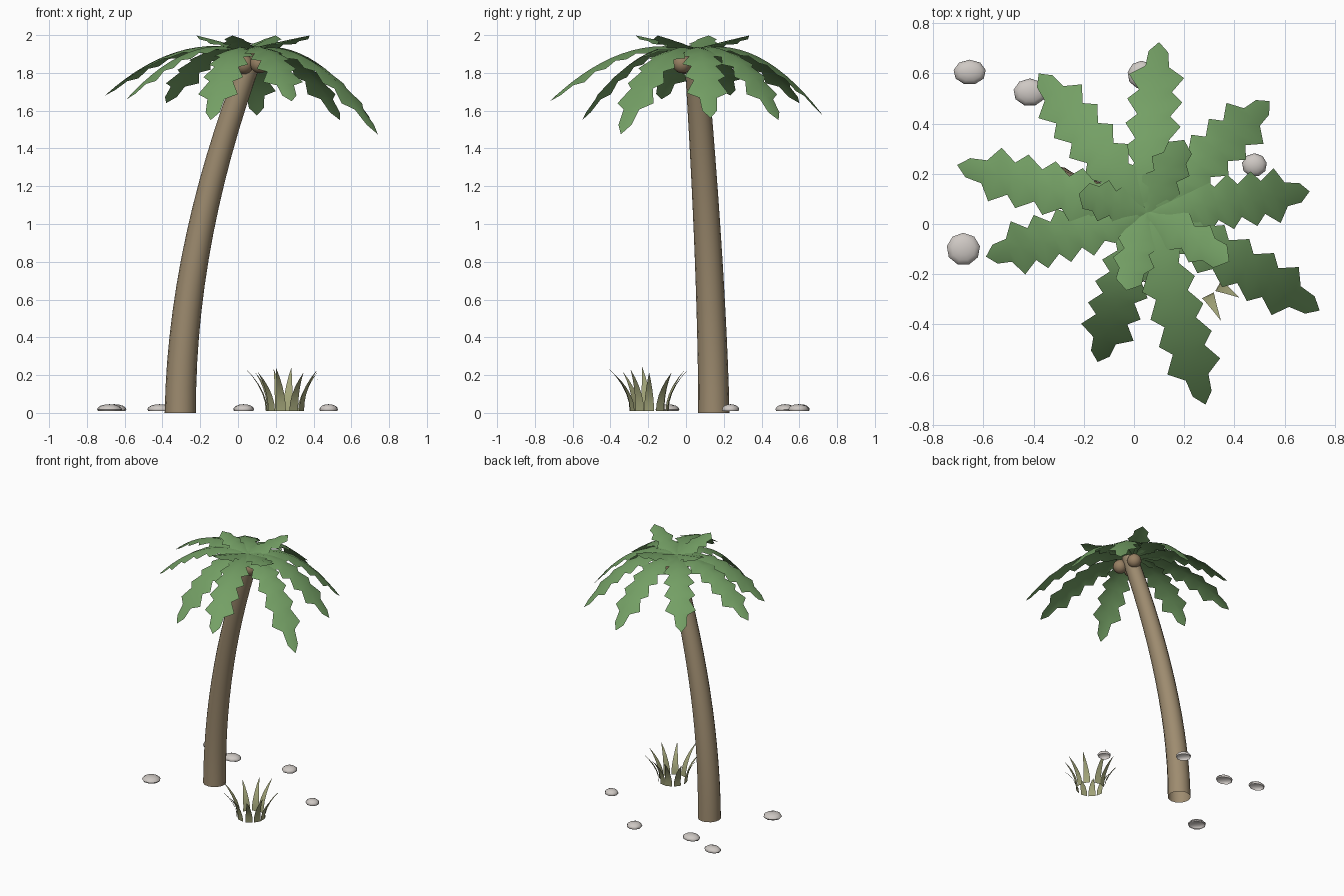
import bpy, bmesh, math, random
from mathutils import Vector

random.seed(4)
cube = bpy.data.objects.get("Cube")
if cube:
    bpy.data.objects.remove(cube, do_unlink=True)


def material(name, rgb):
    mat = bpy.data.materials.new(name)
    mat.use_nodes = True
    mat.diffuse_color = (*rgb, 1)
    bsdf = next(n for n in mat.node_tree.nodes if n.type == 'BSDF_PRINCIPLED')
    bsdf.inputs["Base Color"].default_value = (*rgb, 1)
    bsdf.inputs["Roughness"].default_value = 0.8
    return mat


LEAF = material("leaf_green", (0.175, 0.35, 0.13))
BARK = material("bark_brown", (0.34, 0.26, 0.16))
NUT = material("coconut_brown", (0.31, 0.215, 0.125))
GRASS = material("dry_grass_green", (0.36, 0.37, 0.19))
STONE = material("stone_grey", (0.62, 0.58, 0.55))


def finish(bm, name, mat, angle=40):
    mesh = bpy.data.meshes.new(name)
    bm.to_mesh(mesh)
    bm.free()
    mesh.materials.append(mat)
    obj = bpy.data.objects.new(name, mesh)
    bpy.context.collection.objects.link(obj)
    bpy.ops.object.select_all(action='DESELECT')
    obj.select_set(True)
    bpy.context.view_layer.objects.active = obj
    bpy.ops.object.shade_smooth_by_angle(angle=math.radians(angle))
    return obj


def bridge(bm, rows, closed=False):
    """Join neighbouring rows of points with quads."""
    rows = [[bm.verts.new(p) for p in row] for row in rows]
    for a, b in zip(rows, rows[1:]):
        for i in range(len(a) if closed else len(a) - 1):
            j = (i + 1) % len(a)
            bm.faces.new((a[i], a[j], b[j], b[i]))
    return rows


# Leaning, tapered trunk, open at the foot
def build_trunk(height=1.9, sides=16, steps=14):
    rows = []
    for k in range(steps + 1):
        t = k / steps
        cx = -0.305 + 0.385 * t ** 1.9
        cy = 0.147 - 0.097 * t ** 1.5
        r = 0.083 - 0.023 * t
        ring = [2 * math.pi * i / sides for i in range(sides)]
        rows.append([(cx + r * math.cos(a), cy + r * math.sin(a), height * t)
                     for a in ring])
    bm = bmesh.new()
    rings = bridge(bm, rows, closed=True)
    bm.faces.new(rings[-1])
    finish(bm, "trunk", BARK)


# Saw-edged palm frond, folded along its midrib and arching to its tip
def build_frond(name, root, tip, rise, width, teeth, fold=0.25):
    root, tip = Vector(root), Vector(tip)
    span = tip - root
    side = Vector((-span.y, span.x, 0)).normalized()

    def rib(t):
        p = root + span * t
        p.z = root.z + rise * t + (span.z - rise) * t * t
        return p

    rows = []
    steps = 2 * teeth
    for k in range(steps + 1):
        t = k / steps
        outline = min(1, 0.15 + t / 0.35) * min(1, (1 - t) / 0.2)
        tooth = k % 2 == 1
        notch = 0.6 if t > 0.25 else 0.85
        w = width * outline * (1 if tooth else notch)
        edge = rib(t + (0.015 if tooth else 0))
        drop = Vector((0, 0, -fold * w))
        rows.append([edge + side * w + drop, rib(t), edge - side * w + drop])
    bm = bmesh.new()
    bridge(bm, rows)
    bmesh.ops.remove_doubles(bm, verts=bm.verts, dist=0.0005)
    finish(bm, name, LEAF, 60)


# Vertical, outward-bending blade of grass
def build_blade(name, centre, angle, height, lean, width=0.026):
    out = Vector((math.cos(angle), math.sin(angle), 0))
    side = Vector((-out.y, out.x, 0))
    rows = []
    for k in range(6):
        t = k / 5
        p = Vector(centre) + out * (0.1 + lean * t ** 2)
        p.z = 0.01 + height * t
        w = width * (1 - t ** 1.8)
        rows.append([p + side * w, p - side * w])
    bm = bmesh.new()
    bridge(bm, rows)
    bmesh.ops.remove_doubles(bm, verts=bm.verts, dist=0.0005)
    finish(bm, name, GRASS, 60)


# Half-buried pebble: an open dome
def build_stone(name, x, y, rx, ry):
    bm = bmesh.new()
    bmesh.ops.create_uvsphere(bm, u_segments=9, v_segments=8, radius=1)
    low = [v for v in bm.verts if v.co.z < -0.5]
    bmesh.ops.delete(bm, geom=low, context='VERTS')
    for v in bm.verts:
        v.co = (x + rx * v.co.x, y + ry * v.co.y,
                max(0.01, 0.018 + 0.028 * v.co.z))
    bmesh.ops.dissolve_degenerate(bm, edges=bm.edges, dist=0.0005)
    finish(bm, name, STONE, 50)


def build_coconut(name, centre):
    bm = bmesh.new()
    bmesh.ops.create_uvsphere(bm, u_segments=14, v_segments=10, radius=0.052)
    bmesh.ops.translate(bm, verts=bm.verts, vec=centre)
    finish(bm, name, NUT, 60)


build_trunk()

# Long drooping fronds
tips = [(0.10, 0.725, 1.575), (0.54, 0.49, 1.55), (0.70, 0.13, 1.56),
        (0.74, -0.345, 1.475), (0.285, -0.72, 1.65), (-0.145, -0.55, 1.55),
        (-0.59, -0.13, 1.66), (-0.705, 0.235, 1.68), (-0.38, 0.60, 1.64)]
for i, tip in enumerate(tips):
    build_frond(f"long_frond_{i + 1}", (0.05, 0.045, 1.92), tip, 0.2, 0.11, 7)

# Short upright fronds
tips = [(0.20, 0.335, 1.998), (0.38, -0.15, 1.998),
        (-0.03, -0.265, 1.998), (-0.22, 0.12, 1.998)]
for i, tip in enumerate(tips):
    build_frond(f"short_frond_{i + 1}", (0.05, 0.045, 1.925), tip, 0.08, 0.085, 4)

nuts = [(0.03, 0.0, 1.845), (0.115, -0.02, 1.85), (0.085, 0.105, 1.855)]
for i, centre in enumerate(nuts):
    build_coconut(f"coconut_{i + 1}", centre)

# Grass clump
for i in range(10):
    build_blade(f"grass_blade_{i + 1}", (0.25, -0.195, 0),
                2 * math.pi * (i + 0.1) / 10 + random.uniform(-0.12, 0.12),
                random.uniform(0.2, 0.24), random.uniform(0.09, 0.13))

stones = [(-0.655, 0.605, 0.065, 0.05), (-0.415, 0.525, 0.066, 0.055),
          (0.03, 0.595, 0.056, 0.056), (0.48, 0.235, 0.05, 0.047),
          (-0.68, -0.10, 0.067, 0.065)]
for i, spec in enumerate(stones):
    build_stone(f"stone_{i + 1}", *spec)
